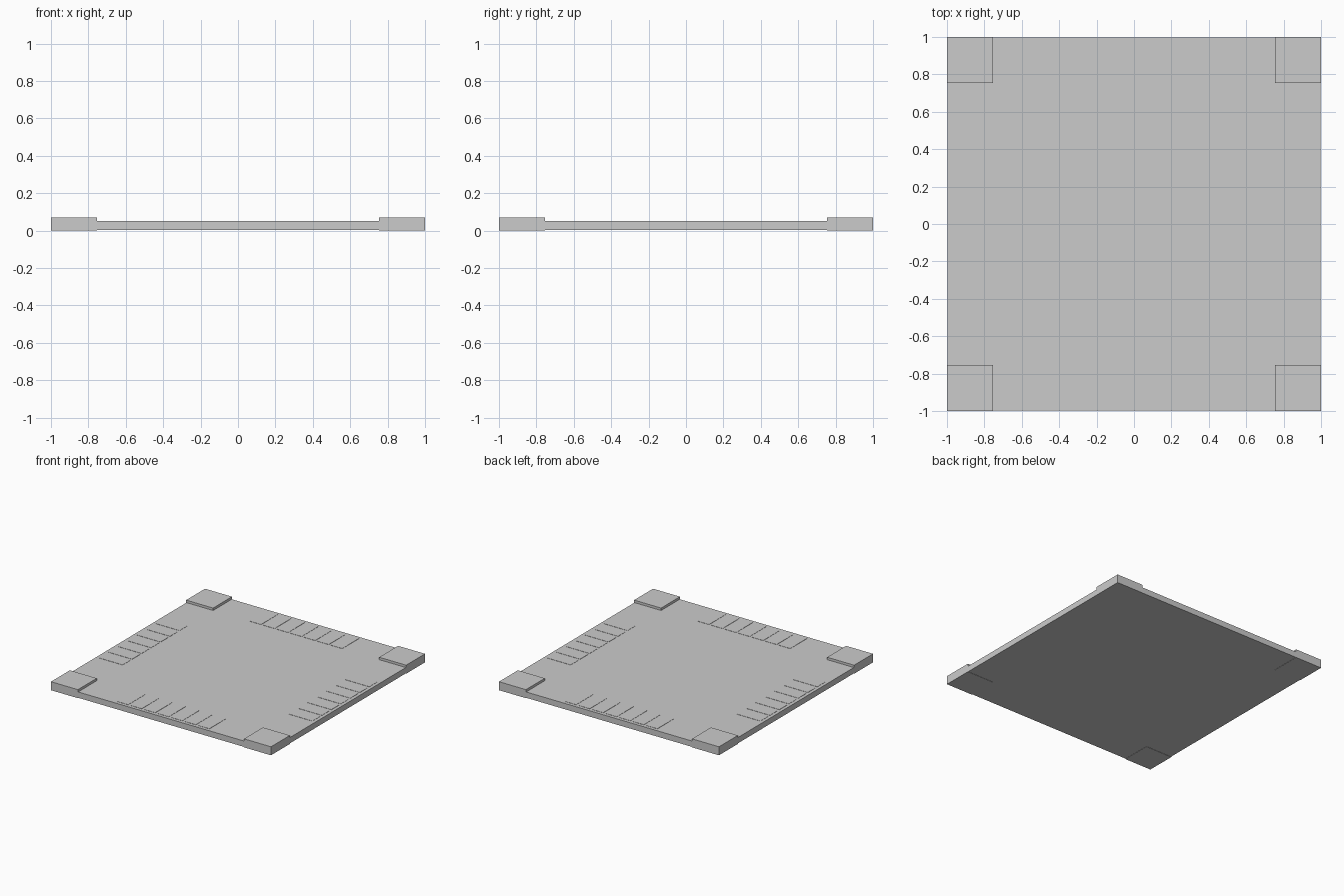
import bpy
import bmesh
from mathutils import Matrix, Vector

if "Cube" in bpy.data.objects:
    bpy.data.objects.remove(bpy.data.objects["Cube"])

grey = bpy.data.materials.new("board grey")
grey.use_nodes = True
colour = (0.6, 0.6, 0.6, 1)
grey.diffuse_color = colour
grey.node_tree.nodes["Principled BSDF"].inputs["Base Color"].default_value = colour


def box(name, low, high, turn=0):
    """Box between two corners, turned by quarter turns about z."""
    low, high = Vector(low), Vector(high)
    bm = bmesh.new()
    bmesh.ops.create_cube(bm, size=1)
    bmesh.ops.scale(bm, vec=high - low, verts=bm.verts)
    bmesh.ops.translate(bm, vec=(low + high) / 2, verts=bm.verts)
    bmesh.ops.rotate(bm, matrix=Matrix.Rotation(turn * 1.5707963, 3, 'Z'), verts=bm.verts)
    mesh = bpy.data.meshes.new(name)
    bm.to_mesh(mesh)
    bm.free()
    mesh.materials.append(grey)
    obj = bpy.data.objects.new(name, mesh)
    bpy.context.collection.objects.link(obj)


# Main slab
TOP = 0.05
box("board_slab", (-0.997, -0.997, 0.002), (0.997, 0.997, TOP))

# Raised corner blocks and a row of thin spaces along each side
COUNT, PITCH, WIDTH = 7, 0.123, 0.1
for side, label in enumerate(("front", "left", "back", "right")):
    box(label + "_corner_block", (-1, -1, 0), (-0.755, -0.755, 0.07), side)
    for i in range(COUNT):
        x = (i - (COUNT - 1) / 2) * PITCH
        box(f"{label}_space_{i + 1}", (x - WIDTH / 2, -0.97, TOP - 0.01),
            (x + WIDTH / 2, -0.755, TOP + 0.002), side)
